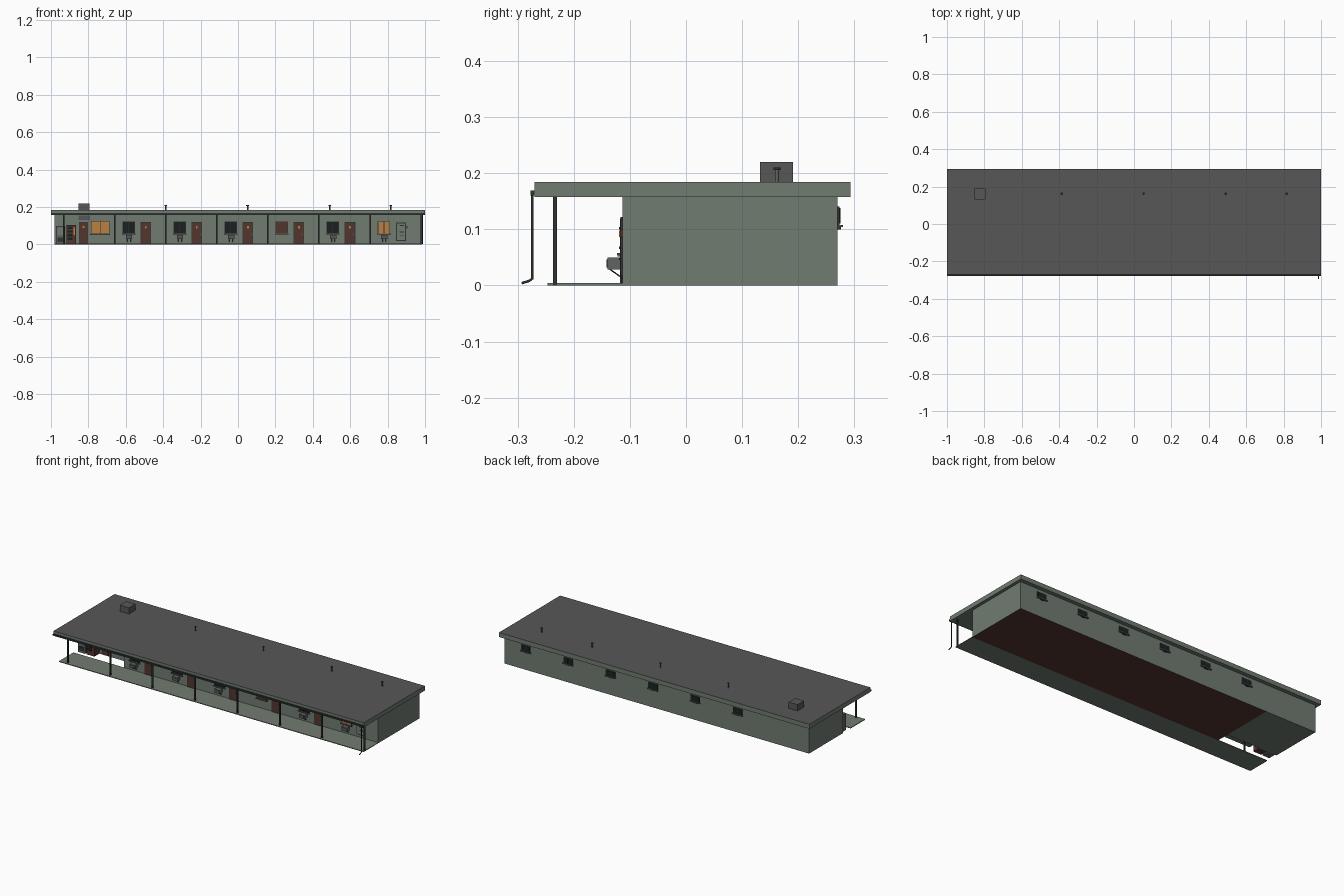
import bpy
import bmesh
from mathutils import Vector

cube = bpy.data.objects.get("Cube")
if cube:
    bpy.data.objects.remove(cube, do_unlink=True)


def material(name, r, g, b):
    m = bpy.data.materials.new(name)
    m.use_nodes = True
    m.diffuse_color = (r, g, b, 1)
    m.node_tree.nodes["Principled BSDF"].inputs["Base Color"].default_value = (r, g, b, 1)
    return m


GREEN = material("sage_wall", .165, .20, .165)
ROOF = material("roof_grey", .095, .095, .095)
DARK = material("dark_trim", .03, .033, .033)
BROWN = material("brown_wood", .085, .036, .028)
GLASS = material("black_glass", .012, .014, .015)
AMBER = material("amber_curtain", .50, .22, .055)
METAL = material("metal_grey", .12, .125, .125)


def finish(name, bm, mats):
    mesh = bpy.data.meshes.new(name)
    bm.to_mesh(mesh)
    bm.free()
    for m in mats:
        mesh.materials.append(m)
    ob = bpy.data.objects.new(name, mesh)
    bpy.context.collection.objects.link(ob)
    return ob


def box(name, x, y, z, mat, face_mat=None, face_dir=0):
    """Box from (min, max) ranges; face_mat colours the top (1) or bottom (-1)."""
    bm = bmesh.new()
    bmesh.ops.create_cube(bm, size=1)
    for v in bm.verts:
        v.co = [r[0] + (c + .5) * (r[1] - r[0]) for c, r in zip(v.co, (x, y, z))]
    bm.normal_update()
    for f in bm.faces:
        if face_mat and f.normal.z * face_dir > .5:
            f.material_index = 1
    return finish(name, bm, [mat, face_mat] if face_mat else [mat])


def rod(name, points, radius, mat):
    """Round bar following a path."""
    cu = bpy.data.curves.new(name, "CURVE")
    cu.dimensions = "3D"
    cu.bevel_depth = radius
    cu.bevel_resolution = 1
    cu.use_fill_caps = True
    sp = cu.splines.new("POLY")
    sp.points.add(len(points) - 1)
    for p, co in zip(sp.points, points):
        p.co = (*co, 1)
    cu.materials.append(mat)
    ob = bpy.data.objects.new(name, cu)
    bpy.context.collection.objects.link(ob)


WALL, OFFICE, BACK = -.113, -.04, .27
END, SPLIT, EAVE = .982, -.655, .159


def window(name, x0, x1, z0, z1, wall, pane, out=-1, panes=2):
    """Frame plate, panes and projecting sill on a wall facing out."""
    def span(a, b):
        return tuple(sorted((wall + out * a, wall + out * b)))
    box(name + "_frame", (x0, x1), span(-.002, .004), (z0, z1), DARK)
    rim = .003
    w = (x1 - x0 - rim * (panes + 1)) / panes
    for i in range(panes):
        a = x0 + rim + i * (w + rim)
        box(f"{name}_pane", (a, a + w), span(0, .005), (z0 + rim, z1 - rim), pane)
    box(name + "_sill", (x0 - .003, x1 + .003), span(0, .010), (z0 - .003, z0 + .001), METAL)


# Building shell, porch and roof
box("guest_rooms", (SPLIT, END), (WALL, BACK), (0, EAVE), GREEN, BROWN, -1)
box("office", (-END, SPLIT), (OFFICE, BACK), (0, EAVE), GREEN)
box("porch_slab", (-END, END), (-.247, WALL), (0, .004), GREEN)
box("roof", (-1, 1), (-.27, .293), (.158, .184), GREEN, ROOF, 1)
box("gutter", (-1, 1), (-.277, -.269), (.160, .169), DARK)
rod("downspout", [(.987, -.274, .162), (.987, -.274, .012),
                  (.987, -.280, .008), (.987, -.293, .004)], .0026, DARK)

# Porch posts
PITCH = .273
for i in range(8):
    x = -.932 + i * PITCH
    box("porch_post", (x - .004, x + .004), (-.237, -.230), (0, EAVE), DARK)

# Chimney and vent pipes
box("chimney", (-.853, -.795), (.132, .191), (.18, .22), ROOF)
for x in (-.387, .051, .49, .816):
    rod("vent_pipe", [(x, .162, .18), (x, .162, .207)], .004, METAL)
    rod("vent_cap", [(x, .162, .206), (x, .162, .210)], .007, DARK)


def door(x0, x1, wall, top):
    box("door_frame", (x0 - .003, x1 + .003), (wall - .003, wall + .002), (.004, top + .003), DARK)
    box("door", (x0, x1), (wall - .005, wall), (.004, top), BROWN)
    mid = (x0 + x1) / 2
    box("door_plate", (mid - .005, mid + .005), (wall - .006, wall), (top - .03, top - .018), AMBER)
    box("door_handle", (x1 - .008, x1 - .004), (wall - .009, wall), (.052, .057), METAL)


def open_door(x0, x1):
    box("open_door_frame", (x0, x1), (WALL - .004, WALL), (.018, .118), DARK)
    box("open_door_room", (x0 + .007, x1 - .005), (WALL - .005, WALL), (.024, .112), GREEN)
    box("open_door_leaf", (x1 - .003, x1 + .006), (WALL - .005, WALL), (.085, .1), BROWN)
    for z in (.045, .065, .1):
        box("room_shelf", (x0 + .02, x1 - .012), (WALL - .006, WALL), (z, z + .004), DARK)


def air_conditioner(x0, x1):
    box("air_conditioner", (x0, x1), (-.140, WALL), (.028, .050), METAL)
    box("air_grille", (x0 + .004, x1 - .004), (-.1415, -.139), (.032, .046), ROOF)
    for x in (x0 + .008, x1 - .008):
        rod("air_bracket", [(x, -.136, .029), (x, WALL, .013)], .0014, DARK)


# Guest room fronts and rear bathroom windows
panes = [GLASS, GLASS, GLASS, BROWN, GLASS, AMBER]
for i, pane in enumerate(panes):
    x = -.66 + i * PITCH
    window("room_window", x + .042, x + .109, .057, .122, WALL, pane, panes=1 if i == 3 else 2)
    if i == 5:
        open_door(x + .139, x + .194)
    else:
        door(x + .141, x + .192, WALL, .116)
    if i != 3:
        air_conditioner(x + .06, x + .094)
    c = x + PITCH / 2
    window("rear_window", c - .03, c + .03, .107, .141, BACK, GLASS, out=1)
    box("rear_vent", (c - .012, c + .012), (BACK, BACK + .006), (.1, .105), DARK)

# Office front
window("office_window", -.787, -.688, .055, .125, OFFICE, AMBER)
door(-.847, -.805, OFFICE, .118)
box("office_sign", (-.853, -.79), (OFFICE - .006, OFFICE), (.131, .156), ROOF)

# Snack and ice machines
box("snack_machine", (-.918, -.866), (-.085, OFFICE), (0, .104), BROWN)
for row in range(4):
    z = .025 + row * .019
    box("snack_row", (-.912, -.885), (-.087, -.084), (z, z + .013), GLASS)
box("snack_panel", (-.88, -.871), (-.087, -.084), (.05, .09), AMBER)
box("ice_machine", (-.972, -.926), (-.085, OFFICE), (0, .098), METAL)
box("ice_hatch", (-.966, -.932), (-.088, -.084), (.05, .09), GREEN)
box("ice_grille", (-.966, -.932), (-.088, -.084), (.012, .036), DARK)
